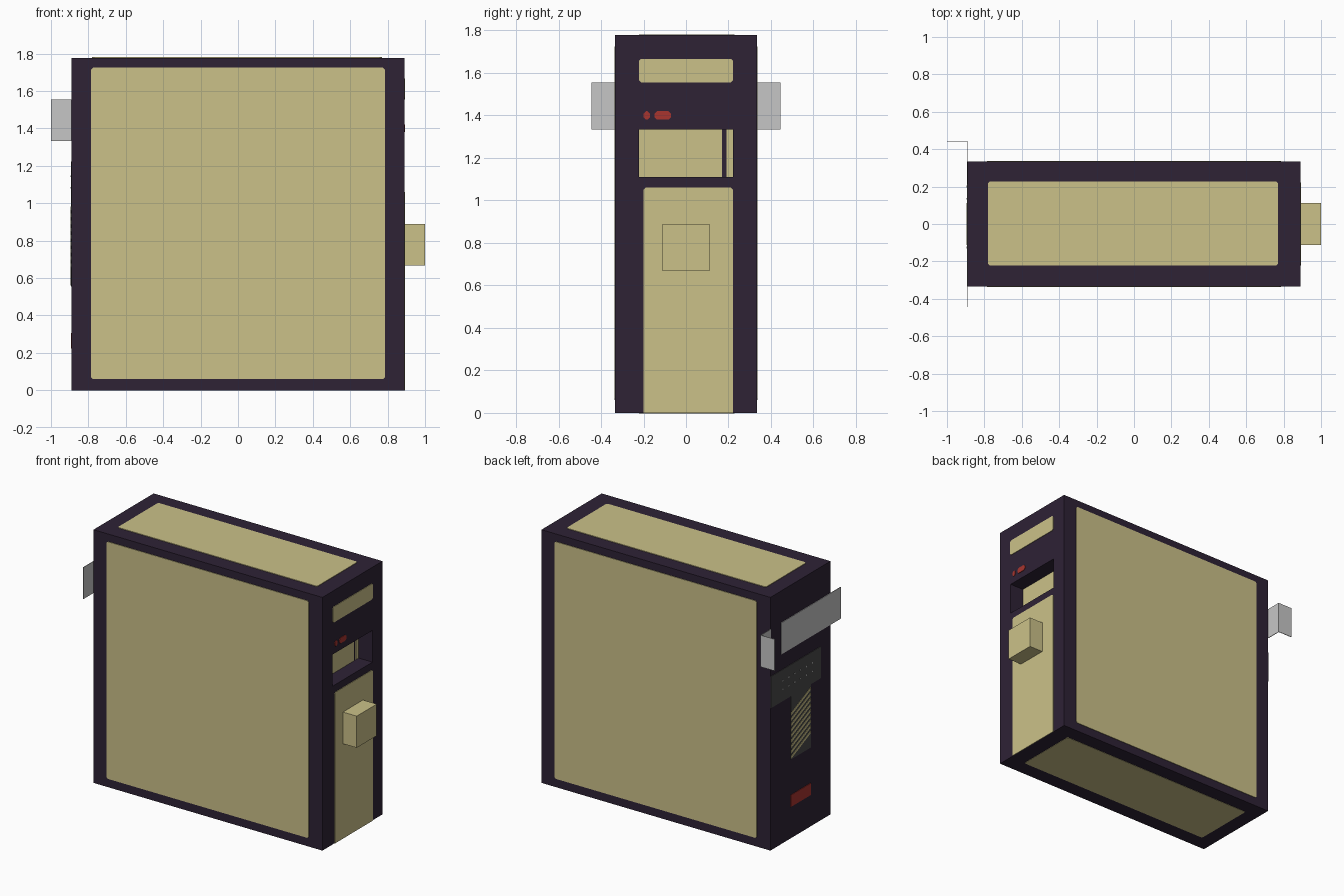
import bpy, bmesh
from mathutils import Vector

if "Cube" in bpy.data.objects:
    bpy.data.objects.remove(bpy.data.objects["Cube"])

U = 1 / 9                       # modelling grid unit
W, D, H = 8 * U, 3 * U, 16 * U  # half width, half depth, height
T = 0.004                       # thickness of painted plates


def srgb(hexcode):
    c = [int(hexcode[i:i + 2], 16) / 255 for i in (0, 2, 4)]
    return [v / 12.92 if v <= 0.04045 else ((v + 0.055) / 1.055) ** 2.4 for v in c] + [1]


def material(name, hexcode):
    m = bpy.data.materials.new(name)
    m.diffuse_color = srgb(hexcode)
    m.use_nodes = True
    m.node_tree.nodes["Principled BSDF"].inputs["Base Color"].default_value = m.diffuse_color
    return m


DARK = material("dark_plum", "2E2235")
TAN = material("tan", "CBC189")
GREY = material("light_grey", "C6C6C6")
CHAR = material("charcoal", "4A4A4A")
RED = material("red", "A8352F")


def finish(name, bm, mat):
    bmesh.ops.recalc_face_normals(bm, faces=bm.faces)
    me = bpy.data.meshes.new(name)
    bm.to_mesh(me)
    bm.free()
    me.materials.append(mat)
    ob = bpy.data.objects.new(name, me)
    bpy.context.collection.objects.link(ob)
    return ob


def box_mesh(lo, hi):
    bm = bmesh.new()
    bmesh.ops.create_cube(bm, size=1)
    for v in bm.verts:
        v.co = Vector([lo[i] + (v.co[i] + 0.5) * (hi[i] - lo[i]) for i in range(3)])
    return bm


def box(name, lo, hi, mat):
    return finish(name, box_mesh(lo, hi), mat)


def plate(name, axis, pos, side, pts, mat, t=T):
    """Extruded flat outline lying on the plane axis = pos, proud towards side."""
    bm = bmesh.new()
    rings = []
    for h in (pos, pos + side * t):
        ring = []
        for a, b in pts:
            co = [a, b]
            co.insert(axis, h)
            ring.append(bm.verts.new(co))
        rings.append(ring)
        bm.faces.new(ring)
    n = len(pts)
    for i in range(n):
        j = (i + 1) % n
        bm.faces.new((rings[0][i], rings[0][j], rings[1][j], rings[1][i]))
    return finish(name, bm, mat)


def rect(a0, a1, b0, b1, c=0.0):
    """Rectangle outline with corners clipped by c."""
    if c == 0:
        return [(a0, b0), (a1, b0), (a1, b1), (a0, b1)]
    return [(a0 + c, b0), (a1 - c, b0), (a1, b0 + c), (a1, b1 - c),
            (a1 - c, b1), (a0 + c, b1), (a0, b1 - c), (a0, b0 + c)]


# Cabinet with a square recess in its right end
bm = box_mesh((-W, -D, 0), (W, D, H))
for co, no in (((0, 2 * U, 0), (0, 1, 0)), ((0, -2 * U, 0), (0, 1, 0)),
               ((0, 0, 10 * U), (0, 0, 1)), ((0, 0, 12 * U), (0, 0, 1))):
    bmesh.ops.bisect_plane(bm, geom=bm.verts[:] + bm.edges[:] + bm.faces[:],
                           plane_co=co, plane_no=no)
mouth = [f for f in bm.faces
         if (f.calc_center_median() - Vector((W, 0, 11 * U))).length < 0.01]
new = bmesh.ops.extrude_discrete_faces(bm, faces=mouth)["faces"]
bmesh.ops.translate(bm, verts=list({v for f in new for v in f.verts}), vec=(-U, 0, 0))
finish("cabinet", bm, DARK)

# Big tan panels on the front, back, top and underside
for name, s in (("front_panel", -1), ("back_panel", 1)):
    plate(name, 1, s * D, s, rect(-0.785, 0.785, 0.06, 1.725, 0.01), TAN)
plate("top_panel", 2, H, 1, rect(-0.78, 0.77, -0.222, 0.228, 0.01), TAN)
plate("bottom_panel", 2, 0, 1, rect(-0.78, 0.77, -0.222, 0.228, 0.01), TAN, -0.002)

# Right end: display, lower door, recess backing, indicator lights, handle
plate("display_strip", 0, W, 1, rect(-2 * U, 2 * U, 14 * U, 15 * U, 0.01), TAN)
plate("lower_door", 0, W, 1,
      [(-0.2, 0), (2 * U, 0), (2 * U, 1.05), (0.212, 1.06), (-0.19, 1.06), (-0.2, 1.05)], TAN)
for name, y0, y1 in (("recess_back_wide", -2 * U, 0.17), ("recess_back_narrow", 0.19, 2 * U)):
    plate(name, 0, W - U, 1, rect(y0, y1, 10 * U, 12 * U), TAN)
plate("small_light", 0, W, 1, rect(-0.2, -0.17, 1.38, 1.42, 0.011), RED)
plate("long_light", 0, W, 1, rect(-0.148, -0.07, 1.38, 1.42, 0.012), RED)
box("door_handle", (W, -U, 6 * U), (9 * U, U, 8 * U), TAN)

# Left end: grey label band with thin wings past the cabinet edges
plate("label_band", 0, -W, -1, rect(-D, 0.215, 12 * U, 14 * U), GREY)
for name, y0, y1 in (("wing_front", -4 * U, -D), ("wing_back", D, 4 * U)):
    box(name, (-W - T, y0, 12 * U), (-W, y1, 14 * U), GREY)
box("wing_return", (-9 * U, 4 * U - T, 12 * U), (-W, 4 * U, 14 * U), GREY)

# Left end: charcoal vent block, hatched grille and red tag
plate("vent_block", 0, -W, -1, rect(-2 * U, D, 9 * U, 11 * U), CHAR)
for row in range(2):
    for k in range(6):
        y, z = -0.13 + k * 0.065, 1.08 + row * 0.06
        plate("vent_dot", 0, -W - T, -1, rect(y, y + 0.01, z, z + 0.008), GREY, 0.002)
plate("grille_back", 0, -W, -1, rect(-U, U, 5 * U, 9 * U), CHAR)
for k in range(9):
    z = 5 * U + 0.005 + k * 0.038
    plate("grille_stripe", 0, -W - T, -1,
          [(U, z), (U, z + 0.018), (-U, z + 0.118), (-U, z + 0.1)], TAN, 0.002)
plate("red_tag", 0, -W, -1, rect(-U, U, 2 * U, 0.305), RED)
